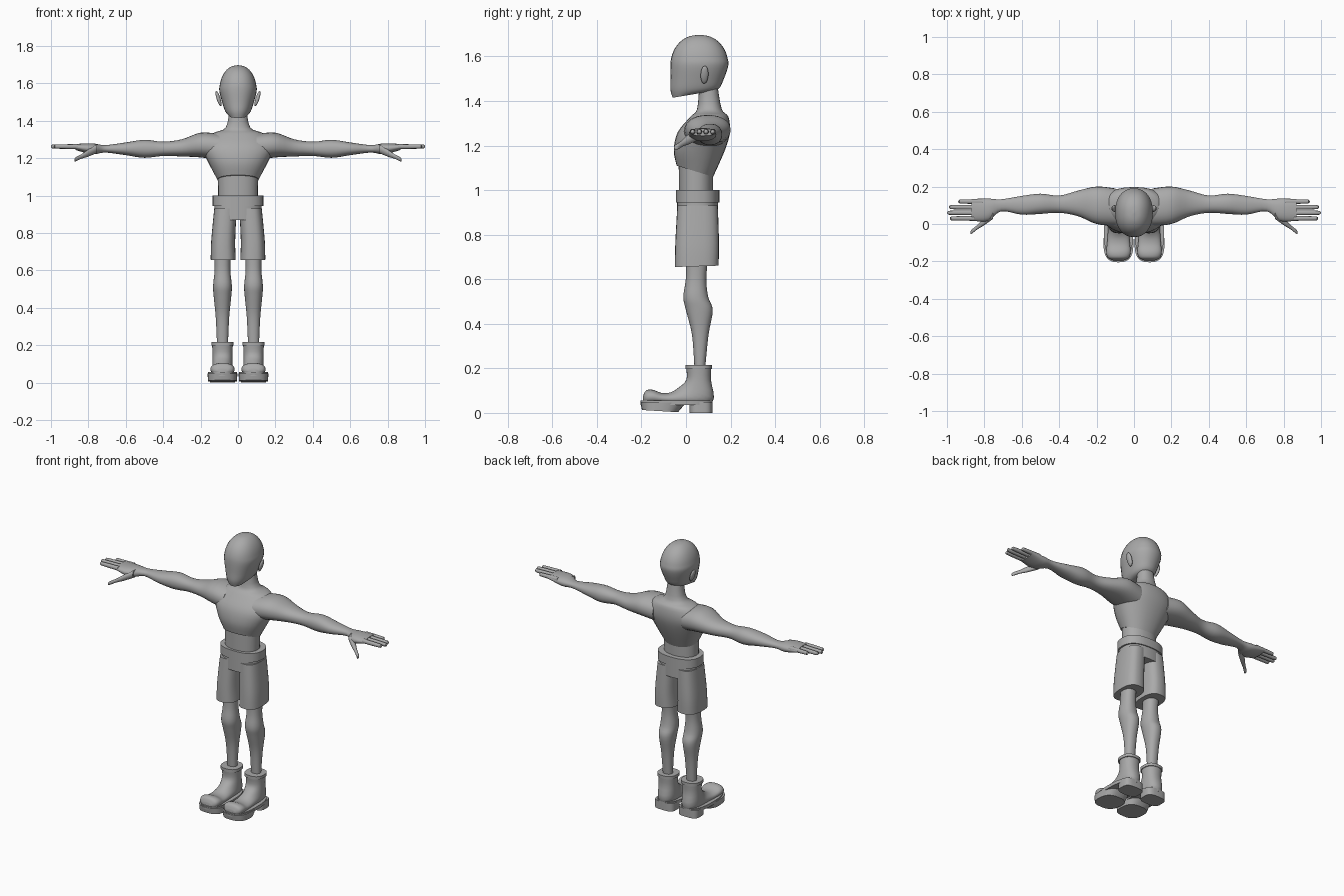
import bpy, bmesh
from math import cos, sin, pi, radians
from mathutils import Vector

cube = bpy.data.objects.get("Cube")
if cube:
    bpy.data.objects.remove(cube, do_unlink=True)

grey = bpy.data.materials.new("plain grey")
grey.use_nodes = True
colour = (.4, .4, .4, 1)
grey.diffuse_color = colour
grey.node_tree.nodes["Principled BSDF"].inputs["Base Color"].default_value = colour


def ring(z, y, half, depth, x=0, tilt=0):
    """Cross-section of an upright part; tilt raises its back edge."""
    return Vector((x, y, z)), Vector((half, 0, 0)), Vector((0, depth, tilt))


def limb(x, depth, height, y=.1, z=1.25):
    """Cross-section of a part that reaches out sideways."""
    return Vector((x, y, z)), Vector((0, depth, 0)), Vector((0, 0, height))


def blend(rings, steps):
    """Catmull-Rom curve through neighbouring rings."""
    last = len(rings) - 1
    smooth = []
    for i in range(last):
        before, start, end, after = (rings[max(0, min(last, i + k))] for k in (-1, 0, 1, 2))
        for j in range(steps):
            t = j / steps
            smooth.append([
                p + (q - o) * t / 2 + (2 * o - 5 * p + 4 * q - r) * t * t / 2
                + (3 * p - o - 3 * q + r) * t ** 3 / 2
                for o, p, q, r in zip(before, start, end, after)])
    return smooth + [rings[last]]


def rounded(value, power):
    """Push a circle coordinate towards a squarer outline."""
    return abs(value) ** power * (1 if value > 0 else -1)


def loft(name, rings, side=1, power=.9, steps=4, segments=28):
    """Skin a row of rings, cap both ends and smooth the sides."""
    bm = bmesh.new()
    loops = []
    for centre, across, along in blend(rings, steps):
        loop = []
        for k in range(segments):
            turn = 2 * pi * k / segments
            point = (centre + across * rounded(cos(turn), power)
                     + along * rounded(sin(turn), power))
            point.x *= side
            loop.append(bm.verts.new(point))
        loops.append(loop)
    for lower, upper in zip(loops, loops[1:]):
        for k in range(segments):
            bm.faces.new((lower[k - 1], lower[k], upper[k], upper[k - 1]))
    for end in (loops[0], loops[-1]):
        bm.faces.new(end)
    bmesh.ops.recalc_face_normals(bm, faces=bm.faces)
    mesh = bpy.data.meshes.new(name)
    bm.to_mesh(mesh)
    bm.free()
    mesh.materials.append(grey)
    part = bpy.data.objects.new(name, mesh)
    bpy.context.collection.objects.link(part)
    bpy.ops.object.select_all(action='DESELECT')
    part.select_set(True)
    bpy.context.view_layer.objects.active = part
    bpy.ops.object.shade_smooth_by_angle(angle=radians(40))


def band(name, bottom, top, y, half, depth, x=0, side=1, power=.8):
    """Straight-sided layer such as a sole or a hem."""
    loft(name, [ring(z, y, half, depth, x) for z in (bottom, top)], side, power, steps=1)


# Head: a tapered flat jaw under a rounded dome
jaw = [ring(1.425, 0, .045, .06, tilt=.01), ring(1.45, .035, .068, .105),
       ring(1.5, .05, .085, .12)]
dome = []
for step in range(7):
    angle = step * pi / 12.2
    reach = cos(angle) ** .9
    dome.append(ring(1.56 + .137 * sin(angle), .06, .1 * reach, .13 * reach))
loft("head", jaw + dome)

# Torso: waist tucked under an overhanging chest
loft("abdomen", [ring(.96, .045, .105, .076), ring(1.13, .045, .108, .078)])
loft("chest_and_neck", [
    ring(1.085, .04, .11, .082, tilt=-.025), ring(1.18, .06, .16, .115),
    ring(1.26, .08, .19, .117), ring(1.33, .105, .14, .085),
    ring(1.365, .105, .065, .055), ring(1.48, .1, .045, .04)])

# Top of the shorts
band("waistband", .945, 1, y=.052, half=.136, depth=.098)
band("shorts_hips", .87, .95, y=.052, half=.126, depth=.092)

for side, label in ((1, "left_"), (-1, "right_")):
    # Ear: a flattened oval leaning outwards
    ear = []
    for step in range(9):
        angle = (step / 4 - 1) * pi / 2.1
        rise, width = sin(angle), cos(angle)
        ear.append(ring(1.518 + .04 * rise, .083, .011 * width, .018 * width,
                        x=.104 + .012 * rise, tilt=.004 * width))
    loft(label + "ear", ear, side, steps=1, segments=14)

    # Arm from shoulder through elbow and wrist to palm
    loft(label + "arm", [
        limb(.1, .1, .07, y=.09, z=1.26), limb(.2, .1, .066, z=1.27),
        limb(.3, .068, .046, y=.11, z=1.255), limb(.4, .046, .038, y=.106),
        limb(.5, .054, .048, y=.108), limb(.6, .05, .034), limb(.71, .032, .02),
        limb(.78, .06, .029, y=.076), limb(.87, .058, .016, y=.076, z=1.26)], side)

    # Fingers, evenly spread across the palm
    fingers = {"index": .985, "middle": 1, "ring": .99, "little": .94}
    for number, (finger, tip) in enumerate(fingers.items()):
        y = .03 * (number + 1)
        loft(label + finger + "_finger", [
            limb(tip - back, size, size, y, z=1.262)
            for back, size in ((.13, .013), (.02, .011), (.005, .008), (0, .002))],
            side, segments=12)

    # Thumb, drooping forwards from the palm
    thumb = []
    for share, size in ((0, .024), (.4, .019), (.7, .012), (.95, .011), (1, .002)):
        thumb.append(limb(.755 + .12 * share, size, size,
                          y=.05 - .097 * share, z=1.25 - .06 * share))
    loft(label + "thumb", thumb, side, segments=14)

    # Shorts leg
    loft(label + "shorts_leg", [
        ring(.658, .048, .067, .098, x=.079, tilt=.003), ring(.76, .05, .064, .098, x=.079),
        ring(.93, .052, .06, .091, x=.067)], side, power=.75)

    # Leg with knee and calf
    x = .083
    loft(label + "leg", [
        ring(.7, .05, .043, .05, x), ring(.6, .045, .042, .046, x),
        ring(.52, .044, .05, .056, x), ring(.46, .06, .047, .06, x),
        ring(.35, .064, .036, .037, x), ring(.2, .062, .029, .024, x)], side)

    # Boot upper: rings turn from the upright shaft to the toe
    loft(label + "boot", [
        ring(.21, .057, .056, .057, x), ring(.15, .057, .053, .055, x),
        ring(.08, .042, .055, .075, x, tilt=-.034),
        ring(.065, -.045, .057, .025, x, tilt=-.027),
        ring(.065, -.105, .061, .005, x, tilt=-.025),
        ring(.072, -.15, .065, 0, x, tilt=-.032),
        ring(.07, -.18, .056, 0, x, tilt=-.03),
        ring(.062, -.194, .03, 0, x, tilt=-.012)], side)
    band(label + "boot_collar", .198, .216, .057, .06, .06, x, side)

    # Sole: thin welt, tapered front tread and square heel
    band(label + "boot_welt", .036, .056, -.042, .078, .162, x, side)
    loft(label + "boot_tread", [
        ring(.008, -.117, .077, .081, x, tilt=-.005),
        ring(.047, -.103, .08, .102, x, tilt=-.003)], side, power=.75, steps=1)
    band(label + "boot_heel", 0, .05, .067, .067, .052, x, side, power=.6)
